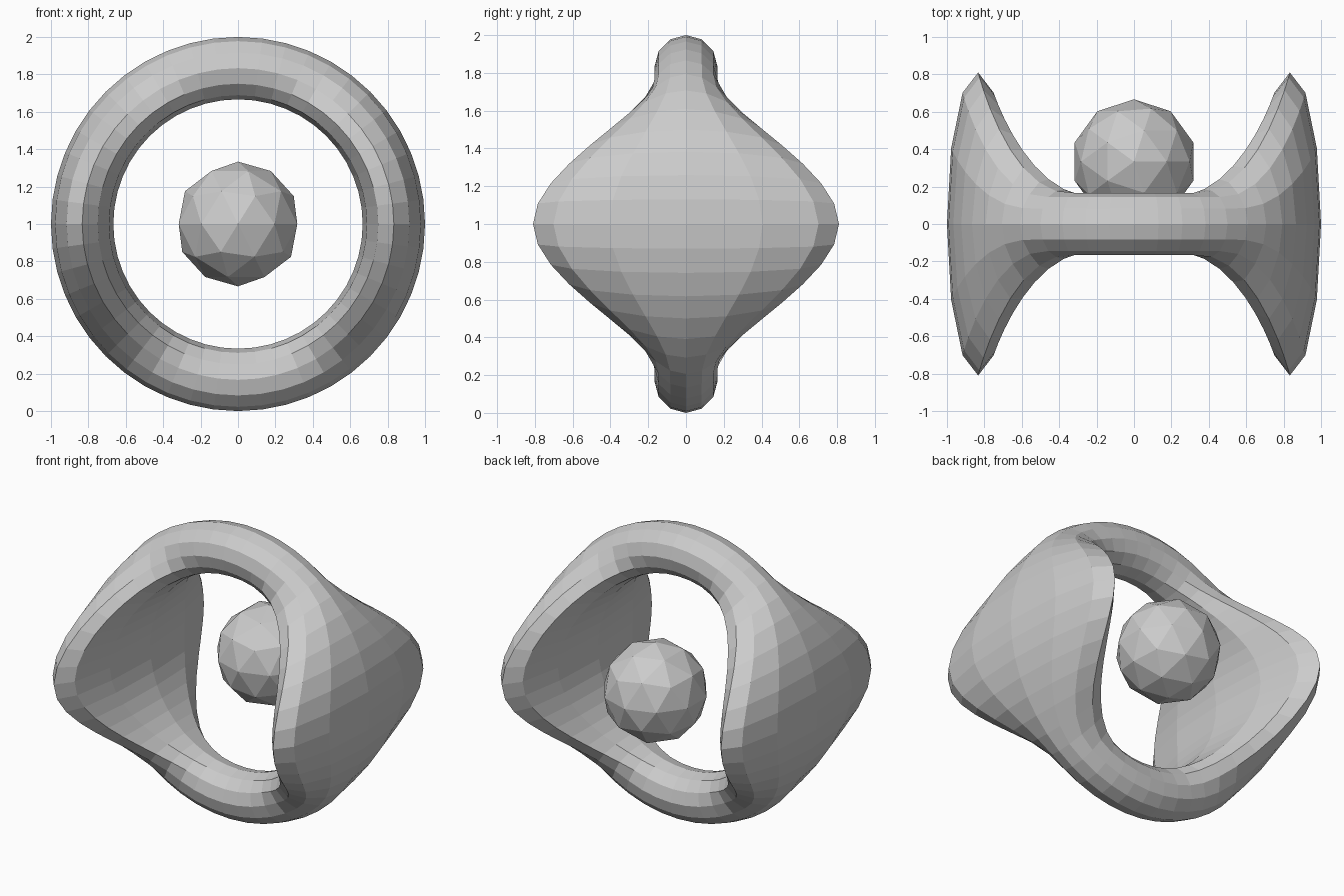
import bpy
from math import atan2, hypot, sin, pi

if "Cube" in bpy.data.objects:
    bpy.data.objects.remove(bpy.data.objects["Cube"])

MAJOR, MINOR = 0.8333, 0.1667
TIP = 0.81       # half depth of the ring at its left and right sides
REACH = 0.9      # falloff radius of the flare

# Upright ring, flared front to back at the left and right sides
bpy.ops.mesh.primitive_torus_add(major_segments=48, minor_segments=12,
                                 major_radius=MAJOR, minor_radius=MINOR,
                                 location=(0, 0, 1), rotation=(pi / 2, 0, 0))
ring = bpy.context.object
ring.name = "flared_ring"
bpy.ops.object.transform_apply(location=True, rotation=True, scale=True)
for v in ring.data.vertices:
    x, z = abs(v.co.x), v.co.z - 1
    chord = 2 * hypot(x, z) * sin(abs(atan2(z, x)) / 2)
    t = max(0.0, 1 - chord / REACH)
    v.co.y *= 1 + (TIP / MINOR - 1) * t * t * (3 - 2 * t)
ring.data.update()

# Faceted ball set behind the middle of the ring
bpy.ops.mesh.primitive_ico_sphere_add(subdivisions=2, radius=0.3333,
                                      location=(0, 0.3333, 1))
bpy.context.object.name = "ball"
